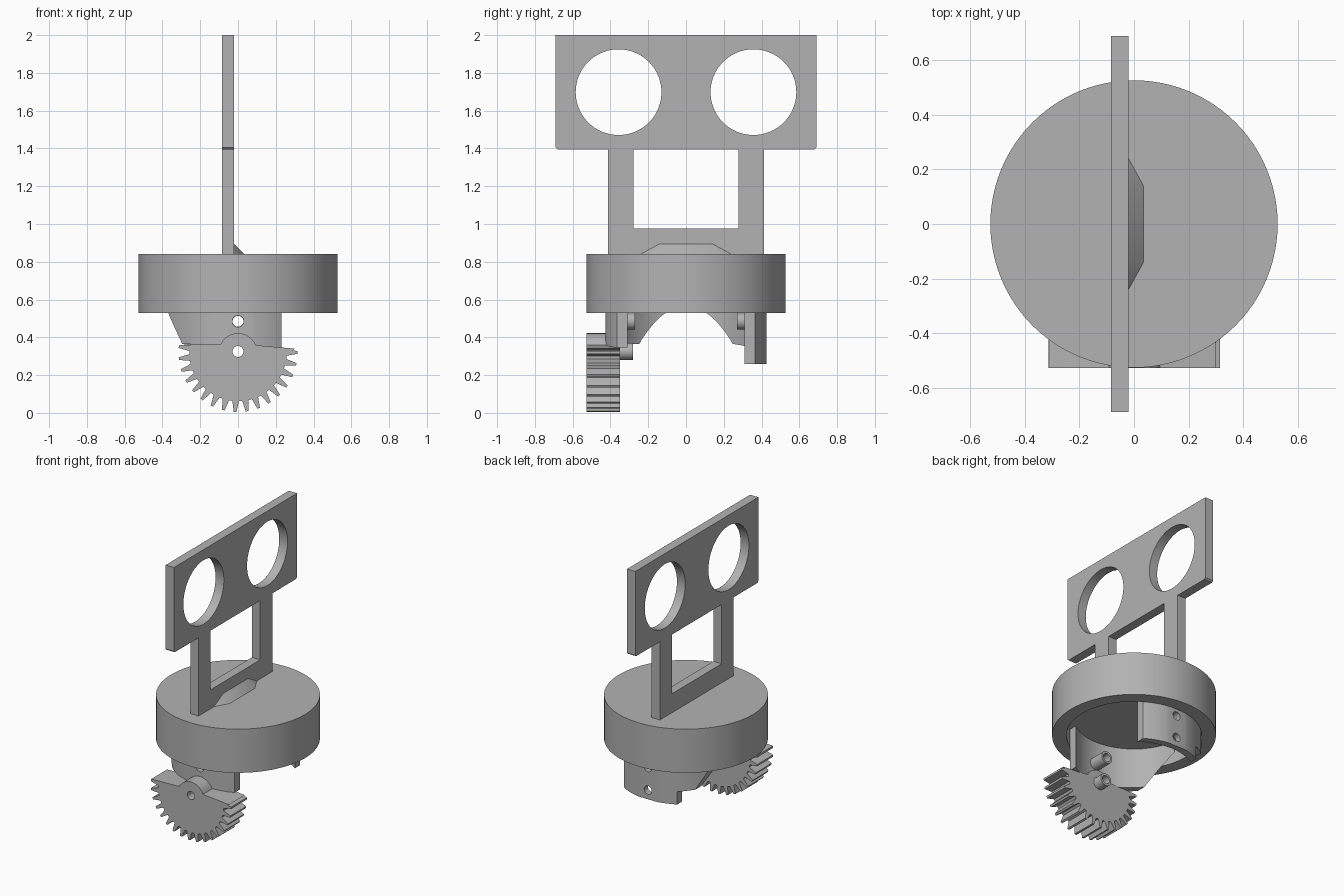
import bpy, bmesh
from math import sin, cos, radians
from mathutils import Matrix

if "Cube" in bpy.data.objects:
    bpy.data.objects.remove(bpy.data.objects["Cube"], do_unlink=True)

grey = bpy.data.materials.new("plain_grey")
grey.use_nodes = True
grey.diffuse_color = (0.45, 0.45, 0.45, 1)
grey.node_tree.nodes["Principled BSDF"].inputs["Base Color"].default_value = (0.45, 0.45, 0.45, 1)


def finish(name, bm):
    bmesh.ops.recalc_face_normals(bm, faces=bm.faces)
    mesh = bpy.data.meshes.new(name)
    bm.to_mesh(mesh)
    bm.free()
    mesh.materials.append(grey)
    obj = bpy.data.objects.new(name, mesh)
    bpy.context.collection.objects.link(obj)
    return obj


def prism(name, points, start, end, axis="Y"):
    """Extrude an outline along an axis; points are (y, z) for X, (x, z) for Y."""
    bm = bmesh.new()
    place = (lambda a, b, d: (d, a, b)) if axis == "X" else (lambda a, b, d: (a, d, b))
    face = bm.faces.new([bm.verts.new(place(a, b, start)) for a, b in points])
    new = bmesh.ops.extrude_face_region(bm, geom=[face])["geom"]
    bmesh.ops.translate(bm, vec=place(0, 0, end - start),
                        verts=[v for v in new if isinstance(v, bmesh.types.BMVert)])
    return finish(name, bm)


def cylinder(name, radius, depth, centre, axis="Z", sides=48):
    bm = bmesh.new()
    bmesh.ops.create_cone(bm, cap_ends=True, segments=sides, radius1=radius, radius2=radius, depth=depth)
    turn = {"X": Matrix.Rotation(radians(90), 4, "Y"),
            "Y": Matrix.Rotation(radians(90), 4, "X"), "Z": Matrix()}[axis]
    bmesh.ops.transform(bm, matrix=Matrix.Translation(centre) @ turn, verts=bm.verts)
    return finish(name, bm)


def combine(obj, tool, operation="DIFFERENCE"):
    """Apply a boolean and discard the tool."""
    mod = obj.modifiers.new("shape", "BOOLEAN")
    mod.operation, mod.object, mod.solver = operation, tool, "EXACT"
    bpy.context.view_layer.objects.active = obj
    bpy.ops.object.modifier_apply(modifier=mod.name)
    bpy.data.objects.remove(tool, do_unlink=True)


def rect(a0, a1, b0, b1):
    return [(a0, b0), (a1, b0), (a1, b1), (a0, b1)]


parts = []

# Round cap, hollow underneath
cap = cylinder("cap", 0.527, 0.31, (0, 0, 0.685), sides=96)
combine(cap, cylinder("cap_hollow", 0.435, 0.4, (0, 0, 0.45), sides=96))
parts.append(cap)

# Upright frame: wide head on two legs with a foot rail
half = [(0.275, 0.975), (0.275, 1.4), (0.0, 1.4)]
outline = [(-0.413, 0.835), (0.413, 0.835), (0.413, 1.395), (0.68, 1.395), (0.69, 1.405),
           (0.69, 2), (-0.69, 2), (-0.69, 1.405), (-0.68, 1.395), (-0.413, 1.395)]
frame = prism("upright_frame", outline, -0.085, -0.02, "X")
combine(frame, prism("window", rect(-0.278, 0.278, 0.975, 1.395), -0.2, 0.1, "X"))
for side in (-1, 1):
    combine(frame, cylinder("eye_hole", 0.227, 0.4, (-0.05, side * 0.357, 1.698), "X", 72))
parts.append(frame)

# Sloped wedge beside the frame
bm = bmesh.new()
corners = [(-0.02, -0.24, 0.84), (-0.02, 0.24, 0.84), (0.035, 0.14, 0.84), (0.035, -0.14, 0.84),
           (-0.02, -0.14, 0.895), (-0.02, 0.14, 0.895)]
bmesh.ops.convex_hull(bm, input=[bm.verts.new(c) for c in corners])
bmesh.ops.dissolve_limit(bm, angle_limit=0.01, verts=bm.verts, edges=bm.edges)
parts.append(finish("wedge", bm))

# Curved brackets hanging inside the cap, front and back
flare = [(-0.41, 0.66), (-0.37, 0.53), (-0.335, 0.45), (-0.295, 0.365)]
for name, side, low in (("front_bracket", -1, 0.345), ("back_bracket", 1, 0.26)):
    outline = flare + [(-0.2, 0.35), (-0.2, low), (0.23, low), (0.23, 0.66)]
    if low > 0.3:
        outline = flare + [(0.23, low), (0.23, 0.66)]
    bracket = prism(name, outline, side * 0.05, side * 0.6)
    combine(bracket, cylinder("outer_round", 0.433, 1, (0, 0, 0.5), sides=96), "INTERSECT")
    combine(bracket, cylinder("inner_round", 0.385, 1.2, (0, 0, 0.5), sides=96))
    # flat pad on the outside, then the bolt holes
    combine(bracket, prism("flat", rect(-0.3, 0.3, 0.2, 0.535), side * 0.427, side * 0.7))
    for z in (0.325, 0.485):
        combine(bracket, cylinder("bolt_hole", 0.03, 0.6, (0, side * 0.4, z), "Y", 24))
    parts.append(bracket)


def boss(name, y, z, depth):
    tube = cylinder(name, 0.044, depth, (0, y, z), "Y", 32)
    combine(tube, cylinder("bore", 0.029, depth + 0.1, (0, y, z), "Y", 24))
    parts.append(tube)


boss("front_upper_boss", -0.33, 0.485, 0.12)
boss("front_lower_boss", -0.32, 0.325, 0.08)
boss("back_upper_boss", 0.33, 0.485, 0.12)

# Sector gear: teeth round the lower half, rounded hub on top
hub_z, root, tip, pitch = 0.32, 0.258, 0.315, 11.6
outline = []
for i in range(17):
    middle = 174.4 + i * pitch
    for offset, r in ((-3.9, root), (-2.3, 0.29), (-1.3, tip), (1.3, tip), (2.3, 0.29), (3.9, root)):
        a = radians(middle + offset)
        outline.append((r * cos(a), hub_z + r * sin(a)))
outline = outline[1:-1]
outline.append((0.30, 0.34))
for i in range(13):
    a = radians(22 + i * 11)
    outline.append((0.102 * cos(a), hub_z + 0.102 * sin(a)))
gear = prism("sector_gear", outline, -0.528, -0.35)
combine(gear, cylinder("axle_hole", 0.029, 0.5, (0, -0.44, 0.325), "Y", 24))
parts.append(gear)

# Smooth the curved faces, keep edges crisp
bpy.ops.object.select_all(action="DESELECT")
for obj in parts:
    obj.select_set(True)
bpy.context.view_layer.objects.active = parts[0]
bpy.ops.object.shade_smooth_by_angle(angle=radians(25))
